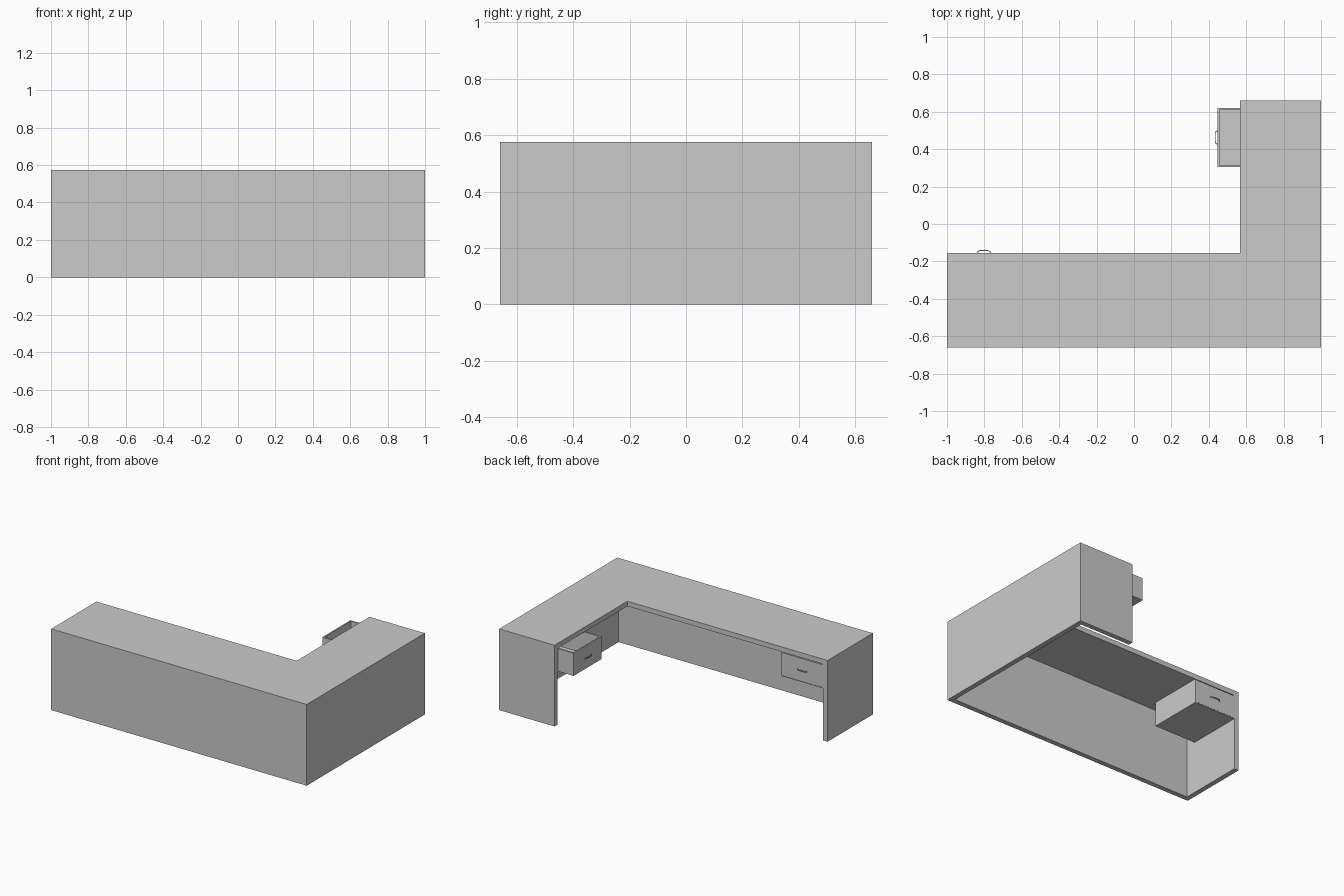
import bpy, bmesh, math
from mathutils import Matrix, Vector

if "Cube" in bpy.data.objects:
    bpy.data.objects.remove(bpy.data.objects["Cube"])

X, Y, H, T = 1.0, 0.66, 0.575, 0.035   # half length, half depth, height, board thickness
IX, IY = 0.567, -0.155                 # inner edges of the L


def finish(name, bm, matrix=Matrix()):
    bmesh.ops.recalc_face_normals(bm, faces=bm.faces)
    me = bpy.data.meshes.new(name)
    bm.to_mesh(me)
    bm.free()
    me.transform(matrix)
    ob = bpy.data.objects.new(name, me)
    bpy.context.collection.objects.link(ob)
    return ob


def add_box(bm, lo, hi):
    lo, hi = Vector(lo), Vector(hi)
    m = Matrix.Translation((lo + hi) / 2) @ Matrix.Diagonal((*(hi - lo), 1))
    bmesh.ops.create_cube(bm, size=1, matrix=m)


def boxes(name, parts, matrix=Matrix()):
    bm = bmesh.new()
    for lo, hi in parts:
        add_box(bm, lo, hi)
    return finish(name, bm, matrix)


def prism(name, outline, z0, z1, matrix=Matrix()):
    bm = bmesh.new()
    face = bm.faces.new([bm.verts.new((x, y, z0)) for x, y in outline])
    top = bmesh.ops.extrude_face_region(bm, geom=[face])["geom"]
    verts = [v for v in top if isinstance(v, bmesh.types.BMVert)]
    bmesh.ops.translate(bm, verts=verts, vec=(0, 0, z1 - z0))
    return finish(name, bm, matrix)


# L-shaped worktop
prism("worktop", [(-X, -Y), (X, -Y), (X, Y), (IX, Y), (IX, IY), (-X, IY)], H - T, H)

# Upright panels down to the floor
Z = H - T
boxes("front_panel", [((-X, -Y, 0), (X, -Y + T, Z))])
boxes("right_panel", [((X - T, -Y + T, 0), (X, Y, Z))])
boxes("left_end_panel", [((-X, -Y + T, 0), (-X + T, IY, Z))])
boxes("rear_end_panel", [((IX, Y - T, 0), (X - T, Y, Z))])


def drawer_unit(prefix, matrix, pull):
    """Housing and drawer; local +y points out of the desk."""
    w, d, z0, t = 0.1625, 0.395, 0.368, 0.005
    boxes(prefix + "_drawer_housing", [
        ((-w, -d, z0), (w, 0, z0 + t)),
        ((-w, -d, z0 + t), (-w + t, 0, Z)),
        ((w - t, -d, z0 + t), (w, 0, Z)),
        ((-w + t, -d, z0 + t), (w - t, -d + t, Z))], matrix)

    # Open-topped tray
    m = matrix @ Matrix.Translation((0, pull, 0))
    a, b, lo, hi, s = w - t - 0.001, d - t - 0.002, z0 + t + 0.001, Z - 0.005, 0.01
    boxes(prefix + "_drawer", [
        ((-a, -b, lo), (a, 0, lo + s)),
        ((-a, -s, lo + s), (a, 0, hi)),
        ((-a, -b, lo + s), (a, -b + s, hi)),
        ((-a, -b + s, lo + s), (-a + s, -s, hi)),
        ((a - s, -b + s, lo + s), (a, -s, hi))], m)

    # Bent bar handle
    outer = [(-0.038, 0), (-0.034, 0.010), (-0.022, 0.015),
             (0.022, 0.015), (0.034, 0.010), (0.038, 0)]
    inner = [(0.034, 0), (0.030, 0.007), (0.020, 0.011),
             (-0.020, 0.011), (-0.030, 0.007), (-0.034, 0)]
    prism(prefix + "_drawer_handle", outer + inner, 0.449, 0.456, m)


drawer_unit("left", Matrix.Translation((-0.8025, IY, 0)), 0)
drawer_unit("right", Matrix.Translation((IX, 0.4625, 0)) @ Matrix.Rotation(math.pi / 2, 4, "Z"), 0.12)
